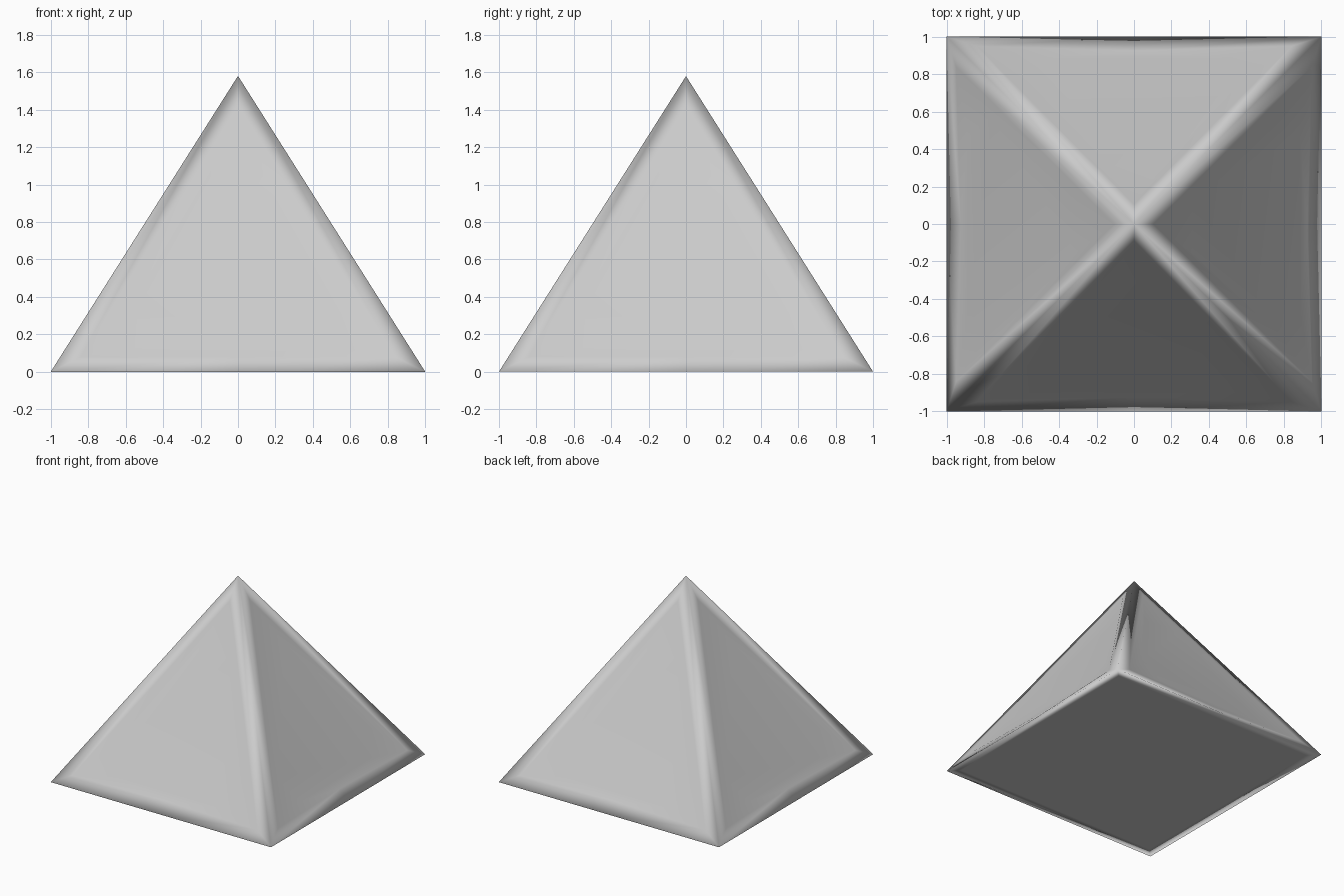
import bpy, bmesh
from mathutils import Vector, Matrix

cube = bpy.data.objects.get("Cube")
if cube:
    bpy.data.objects.remove(cube)

HEIGHT = 1.58
RECESS = 0.0245

# One pale grey stone colour
stone = bpy.data.materials.new("pale_grey")
stone.use_nodes = True
grey = (0.6, 0.6, 0.6, 1)
stone.diffuse_color = grey
stone.node_tree.nodes["Principled BSDF"].inputs["Base Color"].default_value = grey


def on_slope(x, z, depth=0.0):
    """Point on the front slope, pushed back by depth."""
    return Vector((x, -(1 - z / HEIGHT) + depth, z))


bm = bmesh.new()


def add_face(*points):
    bm.faces.new([bm.verts.new(p) for p in points])


def add_side(turn):
    # Outer edge, triangular border and recessed six-sided panel
    apex = Vector((0, 0, HEIGHT))
    left, mid, right = (Vector((x, -1, 0)) for x in (-1, 0, 1))
    tip = on_slope(0, 1.413)
    in_left, in_right = on_slope(-0.84, 0.08), on_slope(0.84, 0.08)
    in_mid = on_slope(0, 0.08, RECESS)
    panel = [on_slope(x, z, RECESS) for x, z in
             ((-0.155, 1.05), (-0.57, 0.34), (-0.47, 0.14),
              (0.47, 0.14), (0.57, 0.34), (0.155, 1.05))]
    top_l, up_l, low_l, low_r, up_r, top_r = panel
    # Inner line of the underside
    base_l, base_r = Vector((-0.92, -0.92, 0)), Vector((0.92, -0.92, 0))
    faces = [
        # rounded rim
        (apex, left, in_left, tip), (apex, tip, in_right, right),
        (left, mid, in_mid, in_left), (mid, right, in_right, in_mid),
        # dished border
        (tip, top_l, top_r), (tip, in_left, up_l, top_l),
        (in_left, low_l, up_l), (in_left, in_mid, low_l),
        (in_mid, low_r, low_l), (in_mid, in_right, low_r),
        (in_right, up_r, low_r), (in_right, tip, top_r, up_r),
        # panel and underside rim
        panel, (left, base_l, base_r, right, mid),
    ]
    for face in faces:
        add_face(*(turn @ p for p in face))


# Four matching sides and the flat underside
for quarter in range(4):
    add_side(Matrix.Rotation(quarter * 1.5707963, 3, "Z"))
add_face(*(Vector((x, y, 0)) * 0.92 for x, y in ((-1, -1), (-1, 1), (1, 1), (1, -1))))

bmesh.ops.remove_doubles(bm, verts=bm.verts, dist=0.0005)
bmesh.ops.recalc_face_normals(bm, faces=bm.faces)
for face in bm.faces:
    face.smooth = True

mesh = bpy.data.meshes.new("pyramid")
bm.to_mesh(mesh)
bm.free()
mesh.materials.append(stone)
pyramid = bpy.data.objects.new("pyramid", mesh)
bpy.context.collection.objects.link(pyramid)

# Keep the broad panels flat while the rims look rounded
soft = pyramid.modifiers.new("soft_edges", "WEIGHTED_NORMAL")
soft.mode = "FACE_AREA"
soft.weight = 50
